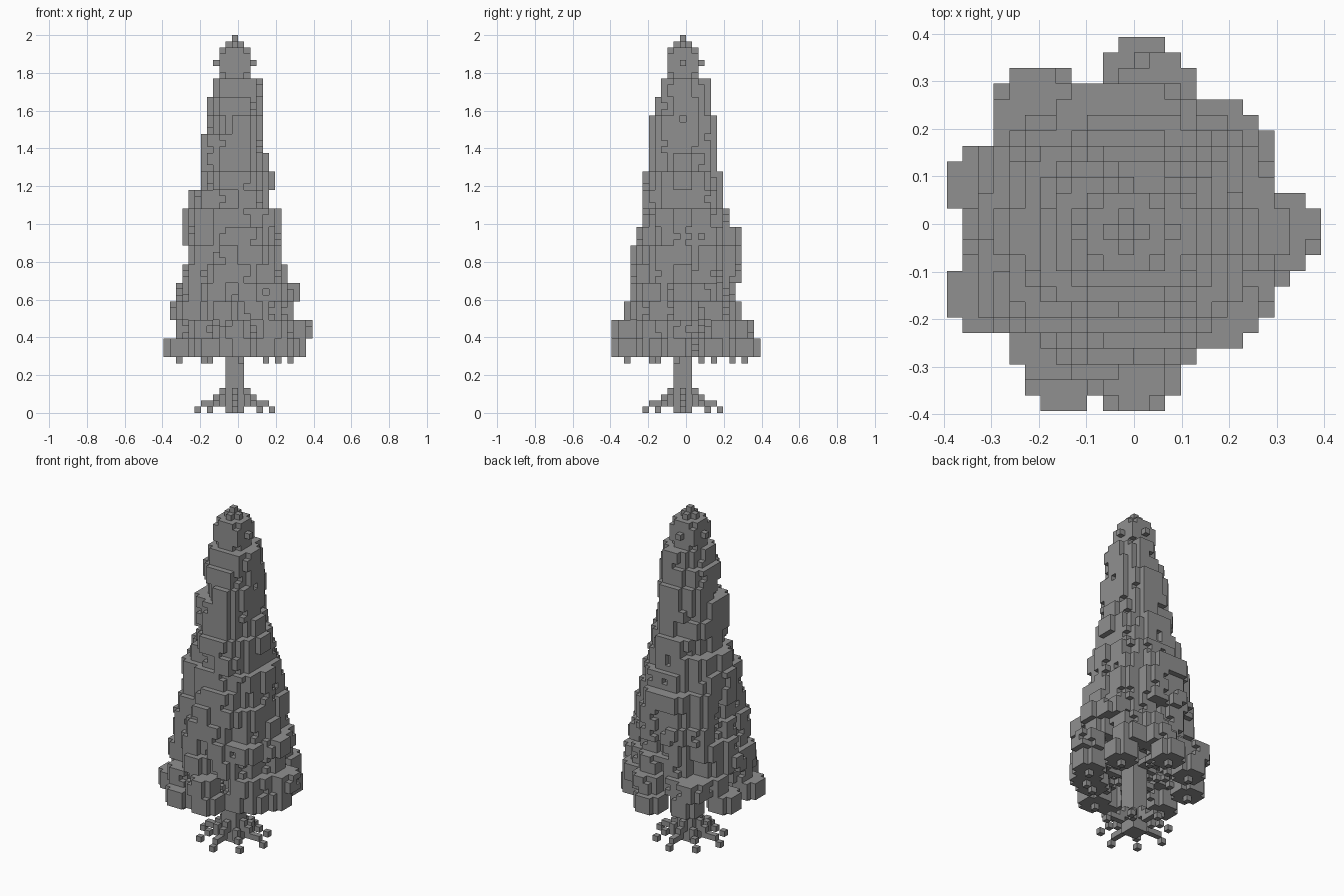
import bpy, bmesh, math, random
from mathutils import Vector

random.seed(5)
LAYERS = 61
V = 2 / LAYERS          # edge of one block
MID = -1                # block column of the trunk axis
TIER = 3                # blocks per foliage tier
BASE = 9                # lowest foliage layer

if "Cube" in bpy.data.objects:
    bpy.data.objects.remove(bpy.data.objects["Cube"], do_unlink=True)

grey = bpy.data.materials.new("plain grey")
grey.use_nodes = True
grey.diffuse_color = (0.28, 0.28, 0.28, 1)
grey.node_tree.nodes["Principled BSDF"].inputs["Base Color"].default_value = grey.diffuse_color


def build(name, cells, hidden_by=()):
    """Make one mesh from the outer faces of a set of blocks."""
    cells = set(cells) - set(hidden_by)
    bm = bmesh.new()
    corners = {}

    def corner(p):
        key = tuple(round(c) for c in p)
        if key not in corners:
            corners[key] = bm.verts.new(Vector(key) * V)
        return corners[key]

    for cell in cells:
        for axis in range(3):
            for side in (0, 1):
                near = list(cell)
                near[axis] += 2 * side - 1
                if tuple(near) in cells:
                    continue
                u, w = Vector(), Vector()
                u[(axis + 1) % 3] = w[(axis + 2) % 3] = 1
                o = Vector(cell)
                o[axis] += side
                loop = [o, o + u, o + u + w, o + w]
                bm.faces.new([corner(p) for p in (loop if side else loop[::-1])])
    mesh = bpy.data.meshes.new(name)
    bm.to_mesh(mesh)
    bm.free()
    mesh.materials.append(grey)
    bpy.context.collection.objects.link(bpy.data.objects.new(name, mesh))


def clump(x, y, z, r=2, height=TIER, gaps=0.0, cut=1):
    """Square leaf clump with cut corners and a few missing edge blocks."""
    return {(x + i, y + j, z + k)
            for i in range(-r, r + 1) for j in range(-r, r + 1) for k in range(height)
            if abs(i) + abs(j) <= 2 * r - cut - (random.random() < gaps)}


def line(a, b):
    """Chain of blocks between two blocks."""
    a, b = Vector(a), Vector(b)
    n = max(1, round(max(abs(c) for c in b - a)))
    return {tuple(round(c) for c in a.lerp(b, i / n)) for i in range(n + 1)}


def polar(angle, left, right, front, back):
    """Block on an oval with its own reach to each side."""
    c, s = math.cos(angle), math.sin(angle)
    return (round(MID + c * (right if c > 0 else left)),
            round(MID + s * (back if s > 0 else front)))


# Clump positions: two set tiers at the bottom, then shrinking rings
rings = [
    [(-10, 2), (-10, -5), (-5, -10), (0, -10), (4, -6), (6, -5), (8, -2), (6, 4), (0, 9), (-6, 7)],
    [(9, -1), (-1, -10), (-6, -8), (-8, -4), (-8, 3), (-7, 7), (-4, 6), (1, 8), (5, 5),
     (5, -6), (6, -4)],
]
# Reach of each higher tier: left, right, front, back
reaches = ["a999", "9a98", "9889", "8889", "8779", "8777", "7667", "5666",
           "6555", "5555", "4455", "4444", "3434"]
cores = [0, 0]
for reach in reaches:
    sides = [int(c, 16) - 2 for c in reach]
    turn = random.uniform(-0.15, 0.15)
    ring = []
    for i in range(10):
        angle = math.tau * (i + turn + random.uniform(-0.15, 0.15)) / 10
        inset = random.choice((0, 0, 0, 0.5))
        ring.append(polar(angle, *(max(s - inset, 0) for s in sides)))
    rings.append(ring)
    cores.append(min(sides) - 1)

# Foliage clumps, each with a stem block hanging below its centre
foliage, branches = set(), set()
for t, ring in enumerate(rings):
    z = BASE + t * TIER
    for x, y in ring:
        foliage |= clump(x, y, z, gaps=0.1 if t else 0)
        branches |= line((MID, MID, z + 4), (x, y, z)) | {(x, y, z - 1)}
    if t > 2:
        for i in range(-8, 9):
            for j in range(-8, 9):
                if math.hypot(i, j) < cores[t]:
                    foliage |= {(MID + i, MID + j, z + k) for k in range(TIER)}

# Crown
top = BASE + len(rings) * TIER
crown = clump(MID, MID, top, 2, 5) | clump(MID, MID, top + 1, cut=0)
crown |= clump(MID, MID, top + 5, 1, 1)
crown.add((MID, MID, LAYERS - 1))
for dx, dy in ((3, 0), (-3, 0), (0, 3)):
    crown.add((MID + dx, MID + dy, top + 2))
foliage |= crown

# Trunk and spreading roots
trunk = {(MID + i, MID + j, k) for i in (-1, 0, 1) for j in (-1, 0, 1) for k in range(top)}
roots = set()
for i in range(8):
    angle = math.tau * i / 8
    far = 6 if i % 2 == 0 else 5.4
    tip, knee, hip = (polar(angle + bend, *[r] * 4)
                      for r, bend in ((far, 0.08), (far - 1, 0), (3, 0)))
    shoulder = polar(angle, *[2] * 4)
    roots |= {(*tip, 0)} | line((*knee, 1), (*hip, 1))
    roots |= line((*hip, 2), (*shoulder, 2)) | {(*shoulder, 3)}

build("foliage", foliage)
build("trunk", trunk, foliage)
build("roots", roots, trunk)
build("branches", branches, foliage | trunk)
